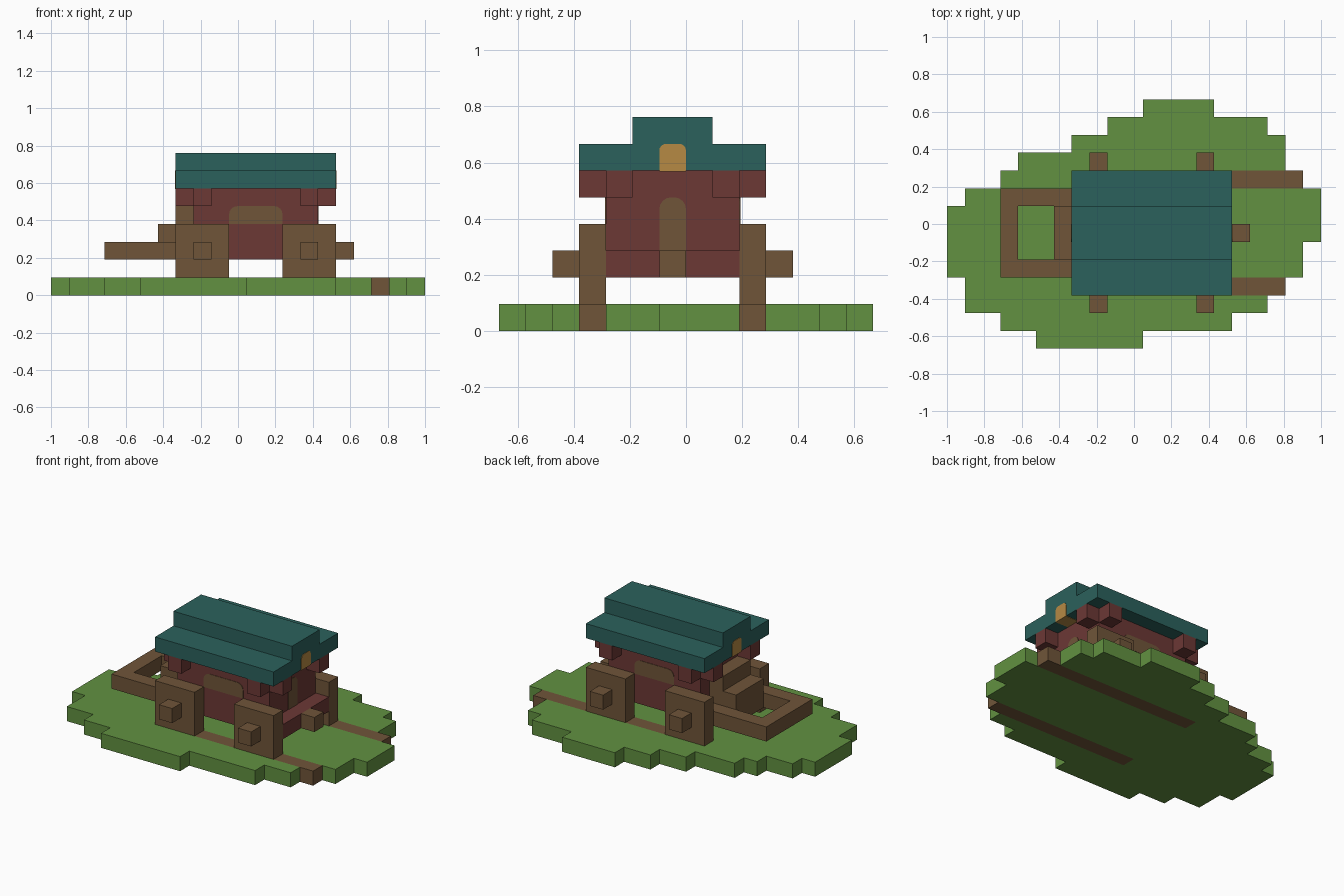
import bpy, bmesh, math
from mathutils import Vector

cube = bpy.data.objects.get("Cube")
if cube:
    bpy.data.objects.remove(cube, do_unlink=True)

# All parts are laid out on a block grid, 21 x 14 x 8 blocks
U = 2 / 21
ORIGIN = Vector((10.5, 7, 0))


def material(name, rgb):
    lin = [((c / 255 + 0.055) / 1.055) ** 2.4 for c in rgb]
    m = bpy.data.materials.new(name)
    m.use_nodes = True
    m.diffuse_color = (*lin, 1)
    bsdf = m.node_tree.nodes["Principled BSDF"]
    bsdf.inputs["Base Color"].default_value = (*lin, 1)
    bsdf.inputs["Roughness"].default_value = 0.9
    return m


grass = material("grass green", (98, 145, 65))
wood = material("wood brown", (112, 85, 57))
wall = material("wall red", (108, 56, 53))
tile = material("roof teal", (43, 97, 92))
lamp = material("lamp orange", (182, 138, 68))


def prism(name, points, axis, lo, hi, mat):
    """Extrude a 2D outline along an axis, in block units."""
    bm = bmesh.new()
    rings = []
    for d in (lo, hi):
        ring = []
        for p in points:
            co = list(p)
            co.insert(axis, d)
            ring.append(bm.verts.new((Vector(co) - ORIGIN) * U))
        rings.append(ring)
        bm.faces.new(ring)
    a, b = rings
    n = len(points)
    for i in range(n):
        j = (i + 1) % n
        bm.faces.new((a[i], a[j], b[j], b[i]))
    bmesh.ops.recalc_face_normals(bm, faces=bm.faces)
    mesh = bpy.data.meshes.new(name)
    bm.to_mesh(mesh)
    bm.free()
    mesh.materials.append(mat)
    obj = bpy.data.objects.new(name, mesh)
    bpy.context.collection.objects.link(obj)
    return obj


def box(name, x, y, z, mat):
    rect = [(x[0], y[0]), (x[1], y[0]), (x[1], y[1]), (x[0], y[1])]
    return prism(name, rect, 2, z[0], z[1], mat)


def arch(u0, u1, v0, v1, r):
    """Rectangle outline with rounded top corners."""
    pts = [(u0, v0), (u1, v0)]
    for cx, start in ((u1 - r, 0), (u0 + r, 90)):
        for s in range(5):
            t = math.radians(start + s * 22.5)
            pts.append((cx + r * math.cos(t), v1 - r + r * math.sin(t)))
    return pts


# Ground island: left and right end of each row, front to back
left = [5, 3, 1, 1, 0, 0, 0, 0, 1, 3, 4, 7, 9, 11]
right = [11, 16, 18, 19, 20, 20, 21, 21, 21, 20, 19, 19, 18, 15]
up, down = [], []
for row, (l, r) in enumerate(zip(left, right)):
    for side, x in ((up, r), (down, l)):
        if side and side[-1][0] == x:
            side[-1] = (x, row + 1)
        else:
            side += [(x, row), (x, row + 1)]
ground = prism("ground", up + down[::-1], 2, 0, 1, grass)

# Wheel tracks cut into the ground
ground.data.materials.append(wood)
TRACKS = (3, 9)
bm = bmesh.new()
bm.from_mesh(ground.data)
cuts = [(8, 0)] + [(t + e, 1) for t in TRACKS for e in (0, 1)]
for pos, axis in cuts:
    normal = Vector((axis == 0, axis == 1, 0))
    point = (normal * pos - ORIGIN * normal[axis]) * U
    bmesh.ops.bisect_plane(bm, geom=bm.verts[:] + bm.edges[:] + bm.faces[:],
                           plane_co=point, plane_no=normal, dist=1e-5)
for f in bm.faces:
    c = (f.calc_center_median() - f.normal * 0.01) / U + ORIGIN
    if c.x > 8 and any(t < c.y < t + 1 for t in TRACKS):
        f.material_index = 1
bm.to_mesh(ground.data)
bm.free()

# Square wheels with hubs
for side, y, hub_y in (("front", 3, 2), ("back", 9, 10)):
    for end, x in (("right", 7), ("left", 13)):
        box(f"{side}_{end}_wheel", (x, x + 3), (y, y + 1), (1, 4), wood)
        box(f"{side}_{end}_hub", (x + 1, x + 2), (hub_y, hub_y + 1), (2, 3), wood)

# Cabin, porch and porch step
box("cabin", (8, 15), (4, 9), (2, 6), wall)
box("porch", (15, 16), (4, 9), (2, 3), wall)
box("porch_step", (16, 17), (6, 7), (2, 3), wood)

# Brackets under the eaves, two at each cabin corner
for x, out_x in ((8, 7), (14, 15)):
    for y, out_y in ((4, 3), (8, 9)):
        box("eave_bracket", (x, x + 1), (out_y, out_y + 1), (5, 6), wall)
        box("gable_bracket", (out_x, out_x + 1), (y, y + 1), (5, 6), wall)

# Stepped roof
roof = [(3, 6), (10, 6), (10, 7), (8, 7), (8, 8), (5, 8), (5, 7), (3, 7)]
prism("roof", roof, 0, 7, 16, tile)

# Lamps set in both gables
T = 0.03
vent = arch(6, 7, 6 - T, 7, 0.25)
prism("left_gable_lamp", vent, 0, 15 + T, 16 + T, lamp)
prism("right_gable_lamp", vent, 0, 7 - T, 8 - T, lamp)

# Door and side windows
prism("door", arch(6, 7, 3, 5, 0.45), 0, 15, 15 + T, wood)
window = arch(10, 13, 4, 5, 0.45)
prism("front_window", window, 1, 4 - T, 4, wood)
prism("back_window", window, 1, 9, 9 + T, wood)

# Hitch frame and stair at the other end
box("hitch_front_rail", (3, 8), (4, 5), (2, 3), wood)
box("hitch_back_rail", (3, 8), (8, 9), (2, 3), wood)
box("hitch_end_rail", (3, 4), (5, 8), (2, 3), wood)
stair = [(6, 2), (8, 2), (8, 5), (7, 5), (7, 4), (6, 4)]
prism("driver_stair", stair, 1, 5, 8, wood)
